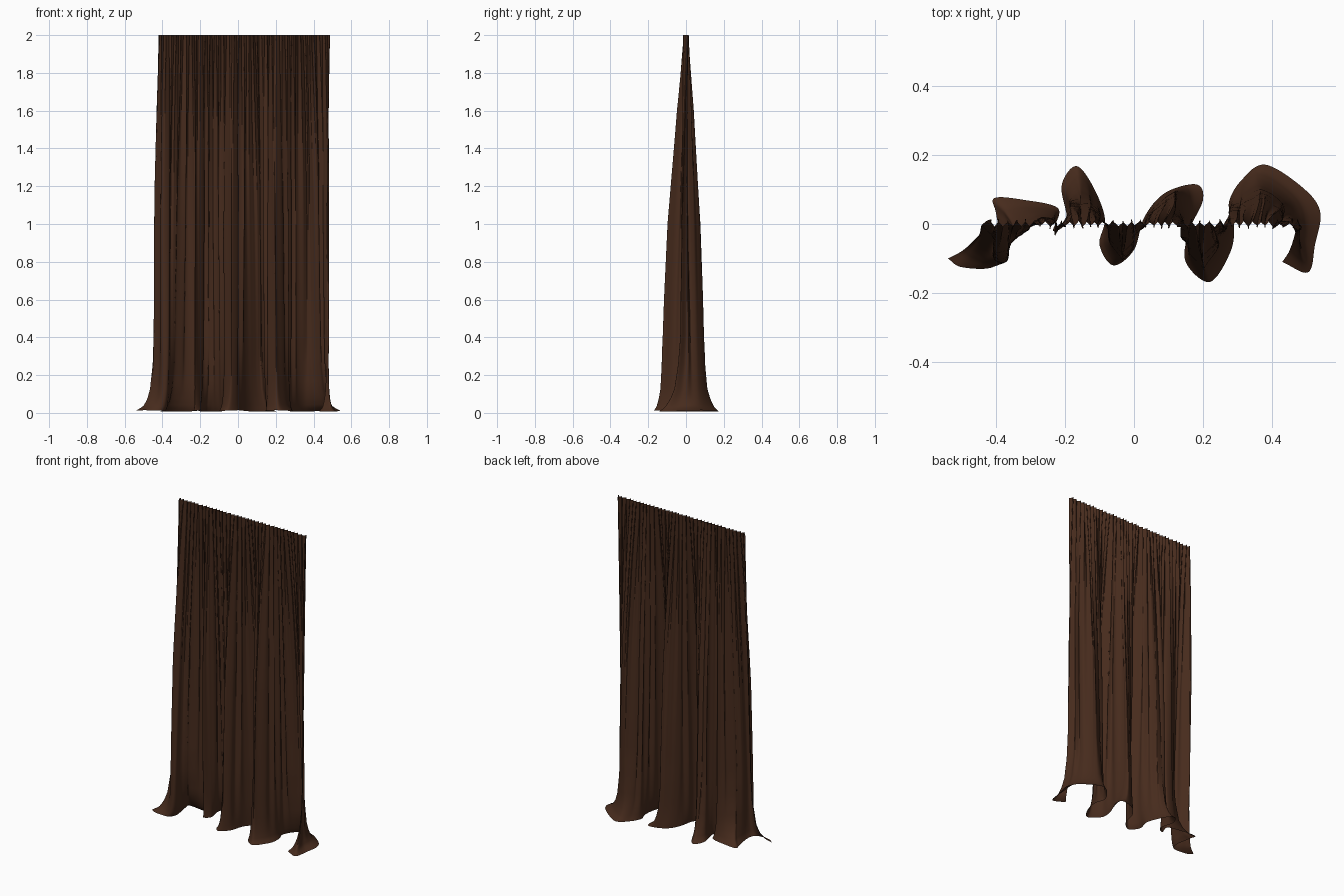
import bpy, math
from mathutils import Vector

if "Cube" in bpy.data.objects:
    bpy.data.objects.remove(bpy.data.objects["Cube"])

# plan of the cloth: hem x, hem y on the floor, body y above the floor flare
PLAN = [(-.54, -.10, -.03), (-.50, -.125, -.05), (-.41, -.125, -.11), (-.385, -.07, -.105),
        (-.40, .03, -.04), (-.405, .075, -.03), (-.32, .07, .0), (-.22, .045, .02),
        (-.235, -.02, -.02), (-.195, .01, .02), (-.21, .11, .05), (-.17, .168, .08),
        (-.125, .12, .055), (-.085, .02, .01), (-.10, -.06, -.05), (-.06, -.12, -.095),
        (0, -.075, -.075), (.03, .02, 0), (.09, .09, .055), (.18, .115, .09),
        (.20, .07, .06), (.16, -.02, -.02), (.15, -.11, -.09), (.22, -.168, -.118),
        (.28, -.08, -.06), (.29, .0, 0), (.275, .06, .035), (.31, .125, .065),
        (.38, .172, .09), (.49, .105, .075), (.54, .035, .04), (.525, -.06, .0),
        (.505, -.14, -.03), (.43, -.11, -.01)]


def spline(pts, per=24):
    p = [Vector(q) for q in pts]
    p = [2 * p[0] - p[1]] + p + [2 * p[-1] - p[-2]]
    out = []
    for i in range(1, len(p) - 2):
        a, b, c, d = p[i - 1:i + 3]
        for k in range(per):
            t = k / per
            out.append(.5 * (2 * b + (c - a) * t + (2 * a - 5 * b + 4 * c - d) * t * t
                             + (3 * b - a - 3 * c + d) * t ** 3))
    return out + [p[-2]]


def resample(pts, n):
    acc = [0]
    for a, b in zip(pts, pts[1:]):
        acc.append(acc[-1] + (b - a).xy.length)
    out, j = [], 0
    for i in range(n + 1):
        s = acc[-1] * i / n
        while j < len(pts) - 2 and acc[j + 1] < s:
            j += 1
        out.append(pts[j].lerp(pts[j + 1], (s - acc[j]) / (acc[j + 1] - acc[j])))
    return out


def ramp(t, table):
    for (a, va), (b, vb) in zip(table, table[1:]):
        if t <= b:
            return va + (vb - va) * (t - a) / (b - a)
    return table[-1][1]


# height tables: sideways share of the hem, floor flare, depth share of the body, pleats, folds
SIDE = [(0, 1), (.012, .82), (.025, .68), (.06, .52), (.12, .40), (.25, .30), (.6, .25), (1.2, .18), (2, 0)]
FLARE = [(0, 1), (.012, .85), (.025, .72), (.06, .5), (.12, .28), (.25, .1), (.4, 0), (2, 0)]
DEPTH = [(0, 1), (.3, .97), (.6, .86), (1, .67), (1.6, .29), (2, 0)]
PLEAT = [(0, 0), (.5, .001), (1, .003), (1.5, .007), (1.9, .012), (2, .014)]
FOLD = [(0, 0), (.1, .005), (.4, .015), (1, .02), (1.6, .013), (1.9, .005), (2, 0)]

N = 640
ROWS = [0, .006, .012, .018, .025, .035, .05, .07, .09, .12, .16, .2, .25]
ROWS += [.25 + 1.75 * i / 44 for i in range(1, 45)]
plan = resample(spline(PLAN), N)
verts, faces = [], []
for z in ROWS:
    wx, wf, wy, pa, fa = (ramp(z, t) for t in (SIDE, FLARE, DEPTH, PLEAT, FOLD))
    for i, h in enumerate(plan):
        u = i / N
        # gathered heading pleats merging into wider folds
        pl = 2 * math.pi * 36 * u + .9 * math.sin(23 * u) + .6 * math.sin(57 * u)
        fo = 2 * math.pi * 13 * u + 1.4 * math.sin(17 * u + .4 * z) + .7 * math.sin(41 * u)
        x = (-.42 + .91 * u) * (1 - wx) + h.x * wx
        x += .3 * pa * math.sin(2 * pl) + .45 * fa * math.sin(2 * fo + 1)
        y = (h.y * wf + h.z * (1 - wf)) * wy
        y += pa * math.sin(pl) * (.85 + .2 * math.sin(71 * u))
        y += fa * math.sin(fo) * (.7 + .3 * math.sin(31 * u))
        # slight rumples where the hem rests on the floor
        r = .006 * max(0, math.sin(29 * u + 1)) * max(0, 1 - z / .1)
        verts.append((x, y, .008 + z * .996 + r))
W = N + 1
for r in range(len(ROWS) - 1):
    for i in range(N):
        a = r * W + i
        faces.append((a, a + 1, a + W + 1, a + W))

me = bpy.data.meshes.new("curtain")
me.from_pydata(verts, [], faces)
me.polygons.foreach_set("use_smooth", [True] * len(faces))
curtain = bpy.data.objects.new("curtain", me)
bpy.context.collection.objects.link(curtain)

# dark brown cloth
mat = bpy.data.materials.new("brown_cloth")
mat.diffuse_color = (.062, .024, .012, 1)
mat.use_nodes = True
mat.node_tree.nodes["Principled BSDF"].inputs["Base Color"].default_value = mat.diffuse_color
me.materials.append(mat)
